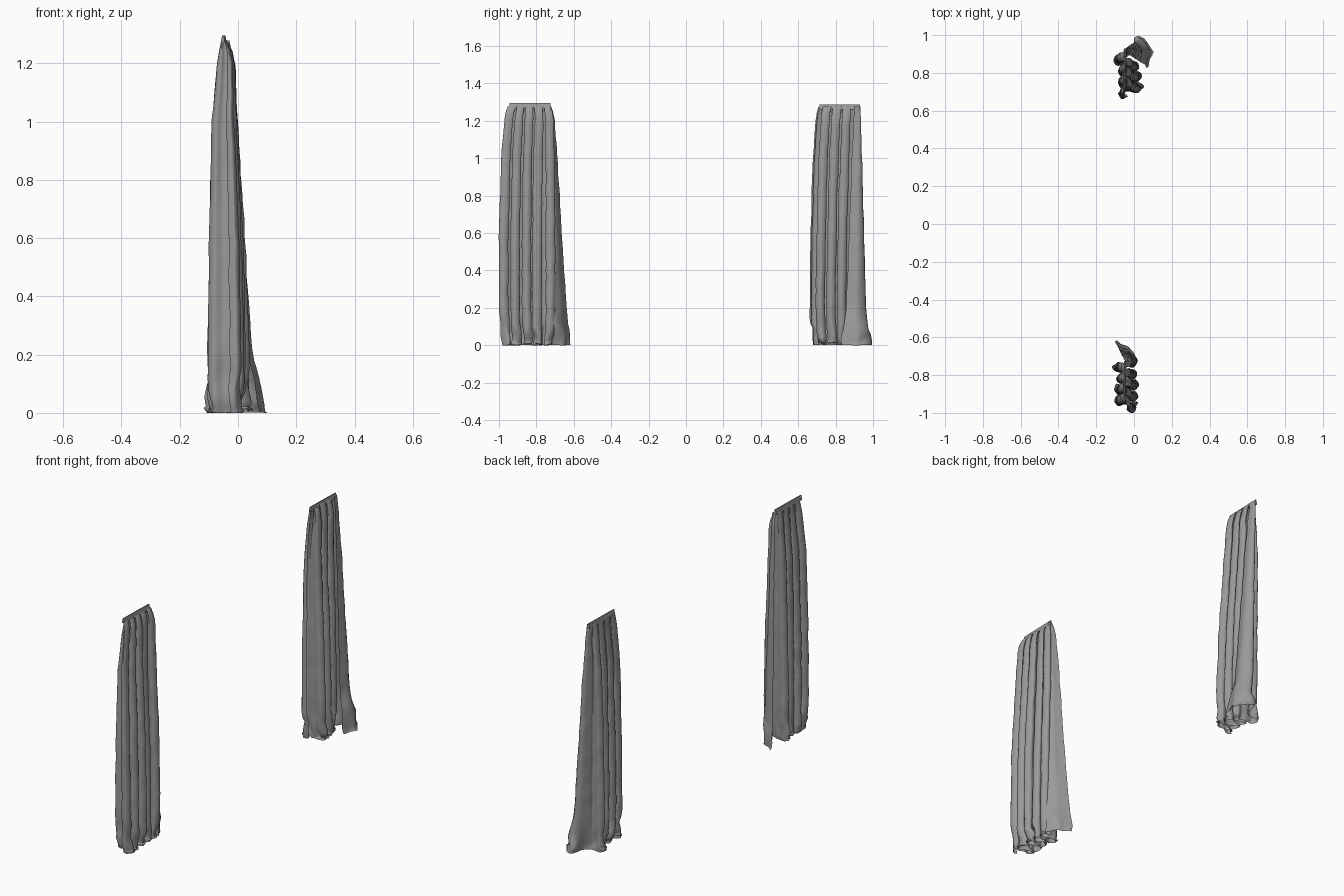
import bpy, bmesh, math, random
from mathutils import Vector, noise

cube = bpy.data.objects.get("Cube")
if cube:
    bpy.data.objects.remove(cube)

cloth = bpy.data.materials.new("grey cloth")
cloth.use_nodes = True
GREY = (0.32, 0.32, 0.32, 1)
cloth.diffuse_color = GREY
cloth.node_tree.nodes["Principled BSDF"].inputs["Base Color"].default_value = GREY

HEIGHTS = (1.28, 1.25, 1.2, 1.0, 0.6, 0.2, 0.0)
DEPTH = (0.008, 0.022, 0.032, 0.045, 0.06, 0.067, 0.062)     # fold depth at each height
SPINE = (-0.048, -0.043, -0.041, -0.046, -0.04, -0.037, -0.036)


def at(z, values):
    """Interpolate a vertical profile at height z."""
    if z >= HEIGHTS[0]:
        return values[0]
    for i in range(len(HEIGHTS) - 1):
        a, b = HEIGHTS[i], HEIGHTS[i + 1]
        if z >= b:
            t = (a - z) / (a - b)
            return values[i] + (values[i + 1] - values[i]) * t
    return values[-1]


def smooth_path(pts, steps):
    """Catmull-Rom curve through the points."""
    pts = [pts[0] * 2 - pts[1]] + pts + [pts[-1] * 2 - pts[-2]]
    out = []
    for a, b, c, d in zip(pts, pts[1:], pts[2:], pts[3:]):
        for s in range(steps):
            t = s / steps
            out.append(0.5 * (2 * b + (c - a) * t + (2 * a - 5 * b + 4 * c - d) * t * t
                              + (3 * b - a - 3 * c + d) * t ** 3))
    return out + [pts[-2]]


def finish(name, bm, angle):
    mesh = bpy.data.meshes.new(name)
    bm.to_mesh(mesh)
    bm.free()
    mesh.materials.append(cloth)
    ob = bpy.data.objects.new(name, mesh)
    bpy.context.collection.objects.link(ob)
    bpy.ops.object.select_all(action="DESELECT")
    ob.select_set(True)
    bpy.context.view_layer.objects.active = ob
    bpy.ops.object.shade_smooth_by_angle(angle=math.radians(angle))


def curtain(name, seed, lobes, side, lean, start, end, tail_top, tail_low, flare):
    rng = random.Random(seed)
    size = [rng.uniform(0.78, 1.08) for _ in range(lobes)]
    size[0] = 0.75
    shift = [rng.uniform(-0.22, 0.22) for _ in range(lobes)]
    shift[0] = 0
    fade = [rng.uniform(-0.15, 0.1) for _ in range(lobes)]

    # heights of the rows, ending in a hem that buckles on the floor
    rows = [(1.278 * (1 - (i / 44) ** 1.15) + 0.05 * (i / 44), 1.0) for i in range(44)]
    rows += [(0.045, 1.0), (0.028, 0.95), (0.014, 0.85), (0.006, 0.92), (0.012, 1.05),
             (0.018, 0.98), (0.01, 0.85), (0.001, 0.92)]
    bm = bmesh.new()
    grid = []
    for z, spread in rows:
        depth, f = at(z, DEPTH) * spread, at(z, flare)
        spine = at(z, SPINE) + lean * (1 - z / 1.28)
        y0, y1 = at(z, start), at(z, end)
        step = (y1 - y0) / (lobes - 0.5)
        pts = []
        # rounded folds that overlap their neighbours
        for k in range(lobes):
            d = depth * size[k] * (1 + fade[k] * z) * (-side if k % 2 else side)
            yk = y0 + step * (k + 0.5 + shift[k] * min(1, (1.3 - z) * 2))
            for u, w in ((0.2, -0.55), (0.7, -0.82), (1, 0), (0.7, 0.82), (0.2, 0.55)):
                pts.append(Vector((spine + d * u, yk + w * step, z)))
        # loose outer panel that flares towards the floor
        for (tx, ty), (lx, ly) in zip(tail_top, tail_low):
            pts.append(Vector((tx + (lx - tx) * f, ty + (ly - ty) * f, z)))
        row = []
        for p in smooth_path(pts, 4):
            rough = 0.022 * max(0, 1 - z / 0.16) + 0.003
            n = noise.noise_vector(Vector((p.x * 16, p.y * 16, z * 14 + seed)))
            p = p + Vector((n.x * rough, n.y * rough, 0))
            if 0.002 < z < 0.1:
                p.z = max(0.0, p.z + n.z * 0.03)
            row.append(bm.verts.new(p))
        grid.append(row)
    for a, b in zip(grid, grid[1:]):
        for i in range(len(a) - 1):
            bm.faces.new((a[i], b[i], b[i + 1], a[i + 1]))
    finish(name, bm, 60)


def header(name, y0, y1, top):
    """Thin flat tape the cloth is gathered into."""
    bm = bmesh.new()
    bmesh.ops.create_cube(bm, size=1)
    for v in bm.verts:
        width = 0.016 if v.co.z < 0 else 0.005
        v.co = Vector((-0.049 + v.co.x * width + v.co.y * 0.006,
                       (y0 + y1) / 2 + v.co.y * (y1 - y0), top - 0.026 * (0.5 - v.co.z)))
    finish(name, bm, 30)


curtain("front_curtain", 3, 9, 1, -0.002,
        start=(-0.943, -0.955, -0.963, -0.978, -0.99, -0.99, -0.972),
        end=(-0.74, -0.735, -0.73, -0.73, -0.73, -0.73, -0.735),
        tail_top=[(-0.03, -0.727), (-0.035, -0.724), (-0.045, -0.722), (-0.05, -0.722)],
        tail_low=[(0.015, -0.705), (-0.025, -0.655), (-0.06, -0.635), (-0.105, -0.612)],
        flare=(0, 0.1, 0.18, 0.32, 0.52, 0.76, 1))
header("front_header", -0.945, -0.725, 1.296)

curtain("back_curtain", 8, 7, -1, 0.008,
        start=(0.718, 0.708, 0.702, 0.688, 0.676, 0.67, 0.683),
        end=(0.885, 0.885, 0.885, 0.88, 0.87, 0.865, 0.865),
        tail_top=[(-0.055, 0.91), (-0.045, 0.93), (-0.035, 0.93), (-0.03, 0.9)],
        tail_low=[(-0.02, 0.91), (0.035, 0.985), (0.102, 0.91), (0.075, 0.83)],
        flare=(0, 0.02, 0.06, 0.2, 0.4, 0.62, 1))
header("back_header", 0.715, 0.93, 1.288)
